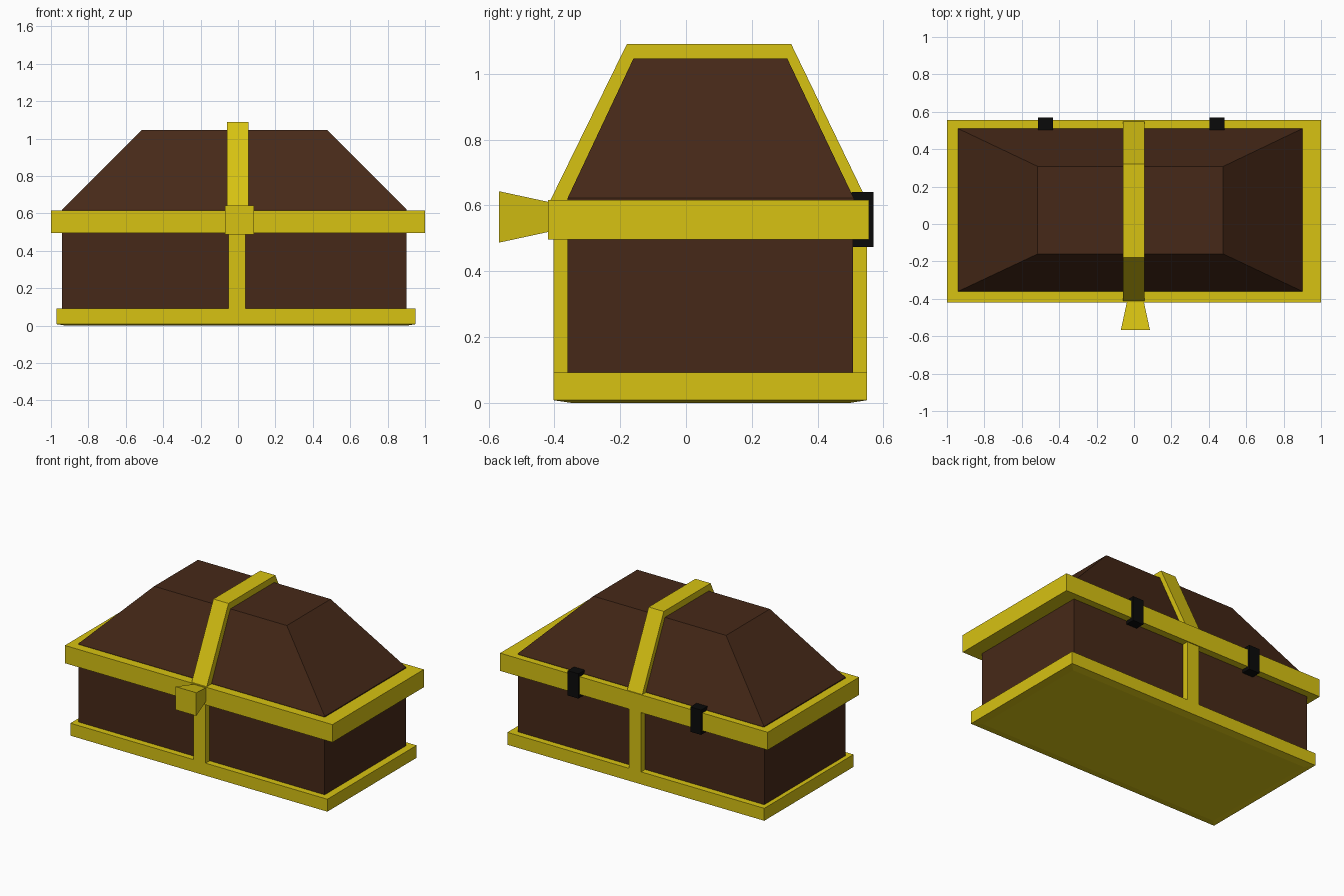
import bpy, bmesh

if "Cube" in bpy.data.objects:
    bpy.data.objects.remove(bpy.data.objects["Cube"])


def material(name, rgb):
    m = bpy.data.materials.new(name)
    m.diffuse_color = (*rgb, 1)
    m.use_nodes = True
    m.node_tree.nodes["Principled BSDF"].inputs["Base Color"].default_value = m.diffuse_color
    return m


WOOD = material("dark_wood", (0.062, 0.022, 0.009))
GOLD = material("gold_trim", (0.68, 0.54, 0.006))
IRON = material("black_iron", (0.003, 0.003, 0.003))


def loft(name, mat, rings):
    """Closed flat-faced solid through equal-length rings of points."""
    bm = bmesh.new()
    loops = [[bm.verts.new(p) for p in ring] for ring in rings]
    n = len(loops[0])
    for a, b in zip(loops, loops[1:]):
        for i in range(n):
            j = (i + 1) % n
            bm.faces.new((a[i], a[j], b[j], b[i]))
    bm.faces.new(loops[0][::-1])
    bm.faces.new(loops[-1])
    bmesh.ops.recalc_face_normals(bm, faces=bm.faces)
    me = bpy.data.meshes.new(name)
    bm.to_mesh(me)
    bm.free()
    me.materials.append(mat)
    ob = bpy.data.objects.new(name, me)
    bpy.context.collection.objects.link(ob)
    return ob


def rect(x0, x1, y0, y1, z):
    return [(x0, y0, z), (x1, y0, z), (x1, y1, z), (x0, y1, z)]


def box(name, mat, x0, x1, y0, y1, z0, z1):
    return loft(name, mat, [rect(x0, x1, y0, y1, z) for z in (z0, z1)])


# Base tray with a slightly tapered underside
loft("base_trim", GOLD, [rect(-0.92, 0.90, -0.35, 0.50, 0.0),
                         rect(-0.97, 0.95, -0.403, 0.55, 0.008),
                         rect(-0.97, 0.95, -0.403, 0.55, 0.092)])

# Wooden body
box("chest_body", WOOD, -0.94, 0.90, -0.36, 0.507, 0.085, 0.51)

# Lid rim
box("lid_rim", GOLD, -1.0, 1.0, -0.42, 0.556, 0.496, 0.616)

# Sloped wooden lid with a short upright lip
loft("lid", WOOD, [rect(-0.94, 0.90, -0.36, 0.51, 0.60),
                   rect(-0.94, 0.90, -0.36, 0.51, 0.622),
                   rect(-0.515, 0.477, -0.16, 0.308, 1.046)])

# Upright straps on the front and back of the body
for side, y0, y1 in (("front", -0.403, -0.34), ("back", 0.49, 0.55)):
    box(side + "_strap", GOLD, -0.05, 0.04, y0, y1, 0.085, 0.51)

# Strap running over the lid
profile = [(-0.415, 0.61), (-0.18, 1.09), (0.32, 1.09), (0.552, 0.61)]
loft("lid_strap", GOLD, [[(x, y, z) for y, z in profile] for x in (-0.058, 0.055)])

# Flared clasp on the front
loft("clasp", GOLD, [[(0.0075 + sx * r, y, 0.565 + sz * r)
                      for sx, sz in ((-1, -1), (1, -1), (1, 1), (-1, 1))]
                     for y, r in ((-0.40, 0.043), (-0.42, 0.046), (-0.568, 0.078))])

# Hinges on the back
for side, x in (("left", -0.472), ("right", 0.445)):
    box(side + "_hinge", IRON, x - 0.04, x + 0.04, 0.503, 0.57, 0.473, 0.641)
